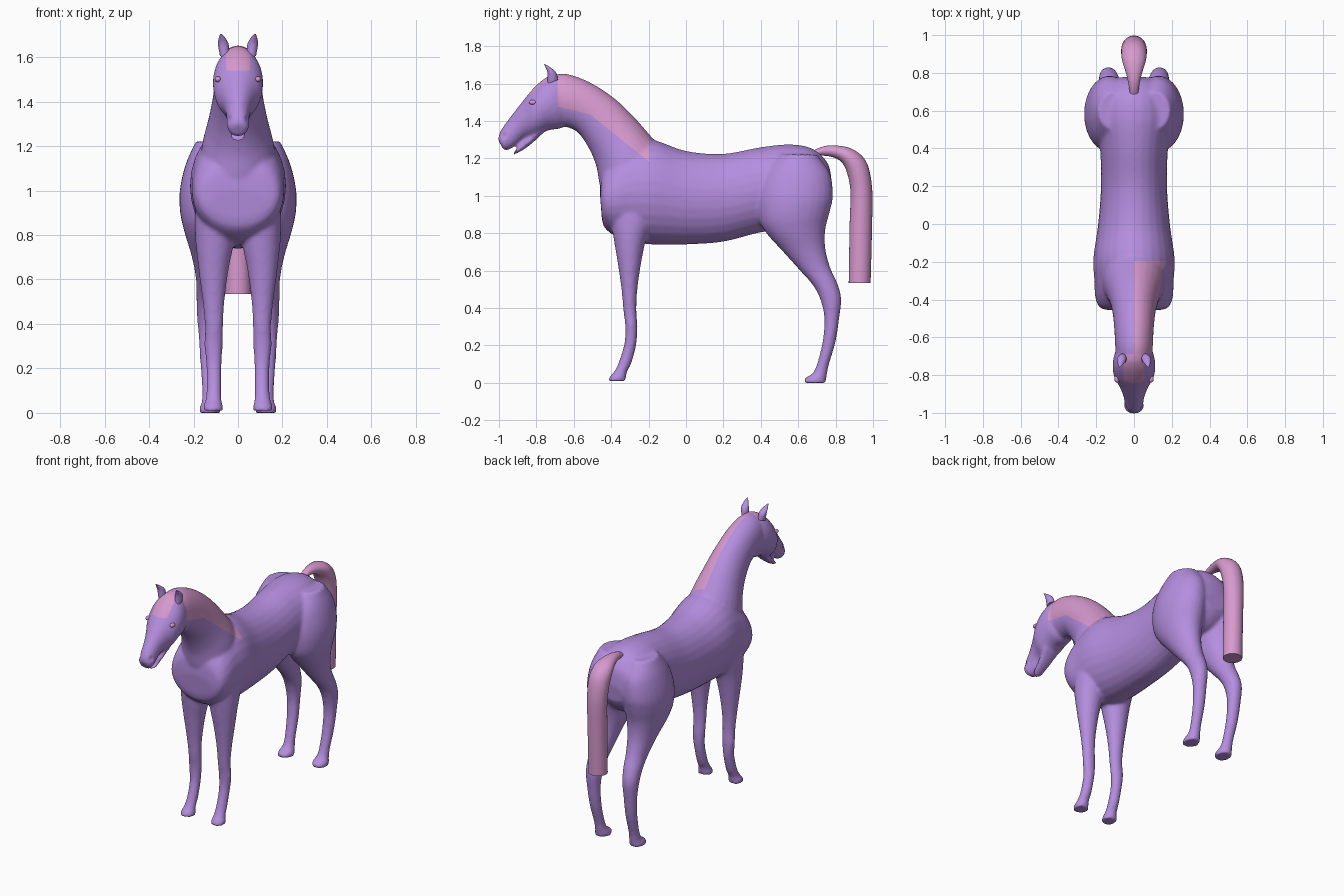
import bpy, bmesh, math
from mathutils import Vector

cube = bpy.data.objects.get("Cube")
if cube:
    bpy.data.objects.remove(cube, do_unlink=True)


def make_material(name, colour):
    mat = bpy.data.materials.new(name)
    mat.use_nodes = True
    mat.diffuse_color = colour
    mat.node_tree.nodes["Principled BSDF"].inputs["Base Color"].default_value = colour
    return mat


PURPLE = make_material("purple coat", (.46, .27, .74, 1))
PINK = make_material("pink hair", (.68, .32, .62, 1))


def spline(a, b, c, d, t):
    """Catmull-Rom blend of four rows of numbers."""
    return [.5 * (2 * q + (r - p) * t + (2 * p - 5 * q + 4 * r - s) * t * t
                  + (3 * q - p - 3 * r + s) * t ** 3) for p, q, r, s in zip(a, b, c, d)]


def loft(bm, rows, side=1, segments=28, steps=5):
    """Skin ellipses; a row is edge y, z, opposite edge y, z, centre x, half width, in hundredths."""
    padded = [rows[0]] + rows + [rows[-1]]
    sections = [spline(*padded[i:i + 4], k / steps)
                for i in range(len(rows) - 1) for k in range(steps)] + [rows[-1]]
    rings = []
    for y0, z0, y1, z1, x, w in sections:
        ring = []
        for k in range(segments):
            a = math.tau * k / segments
            c, s = math.cos(a), math.sin(a)
            p = Vector((side * (x + w * s), (y0 + y1 + (y0 - y1) * c) / 2,
                        (z0 + z1 + (z0 - z1) * c) / 2))
            ring.append(bm.verts.new(p / 100))
        rings.append(ring)
    faces = [bm.faces.new(rings[0]), bm.faces.new(rings[-1])]
    for r, q in zip(rings, rings[1:]):
        for k in range(segments):
            n = (k + 1) % segments
            faces.append(bm.faces.new((r[k], r[n], q[n], q[k])))
    bmesh.ops.recalc_face_normals(bm, faces=faces)


def add_object(name, bm, *mats):
    mesh = bpy.data.meshes.new(name)
    bm.to_mesh(mesh)
    bm.free()
    for mat in mats:
        mesh.materials.append(mat)
    obj = bpy.data.objects.new(name, mesh)
    bpy.context.collection.objects.link(obj)
    return obj


def smooth(obj, angle=60):
    bpy.ops.object.select_all(action='DESELECT')
    obj.select_set(True)
    bpy.context.view_layer.objects.active = obj
    bpy.ops.object.shade_smooth_by_angle(angle=math.radians(angle))


# Profiles of the body parts
TORSO = [
    (-46, 101, -45, 88, 0, 13), (-45, 112, -43.5, 83, 0, 18), (-40, 120, -38, 78.5, 0, 20.5),
    (-30, 128, -30, 75.5, 0, 21), (-18, 130, -18, 74, 0, 21.5), (0, 124, 0, 74, 0, 19),
    (20, 122.5, 20, 75.5, 0, 17.5), (40, 126, 40, 80.5, 0, 18), (56, 127.5, 55, 82, 0, 20),
    (68, 125, 68, 85, 0, 18), (76, 117, 74, 90, 0, 14), (78, 106, 77, 95, 0, 8)]
NECK = [
    (-8, 120, -42, 92, 0, 17), (-18, 131, -46, 105, 0, 16.5), (-29, 143.5, -48, 116, 0, 13.5),
    (-40, 153.5, -52, 125.5, 0, 11.5), (-52, 161, -58, 134, 0, 10.5),
    (-63, 165, -65, 137, 0, 10), (-70, 165, -70, 137, 0, 9.5)]
HEAD = [
    (-64, 162, -62, 142, 0, 6), (-70, 165, -66, 136.5, 0, 10), (-76, 162.5, -73.5, 135, 0, 11.3),
    (-82, 157, -80, 132, 0, 10.5), (-87, 151, -84, 131.5, 0, 8), (-92.5, 144, -87, 130.5, 0, 6),
    (-97, 138, -91, 127, 0, 5), (-99.5, 134, -95, 124.5, 0, 5), (-100.5, 130, -97.5, 124.5, 0, 3.5)]
JAW = [
    (-78, 137, -77, 133, 0, 6), (-85, 131, -83, 127.5, 0, 4.5),
    (-88.5, 128, -88, 124, 0, 3.7), (-90, 126, -93, 121.5, 0, 3)]
FRONT_LEG = [
    (-41, 98, -16, 98, 11, 8), (-40, 86, -18, 86, 10.5, 9), (-38.5, 76, -21.5, 76, 10.5, 8.5),
    (-36.5, 64, -24, 64, 11, 6.7), (-34.5, 50, -26, 50, 11, 4.9), (-33.5, 39, -26.5, 39, 10.8, 4.1),
    (-32.5, 30, -26, 30, 11, 4.1), (-33, 21, -26.5, 21, 10.8, 3.4), (-36, 11, -29, 11, 10.8, 3.3),
    (-38.5, 6, -31.5, 6, 11, 3.6), (-41, 3, -32, 3, 11.2, 4.4), (-41.5, 1, -32, 1, 11.2, 4.6)]
HIND_LEG = [
    (50, 122, 70, 122, 11, 8), (42, 112, 77, 112, 12, 11.5), (38.5, 100, 78.5, 100, 13, 13.2),
    (39, 88, 77, 92, 13, 13), (43, 80, 74.5, 82, 12.8, 11.2), (52, 70, 74.5, 72, 12.5, 8.5),
    (61, 60, 77, 62, 12.5, 6.5), (68, 52, 81, 53, 13, 5.7), (72, 44, 83, 45, 13.5, 5),
    (74, 34, 82, 35, 13.5, 4.2), (73, 22, 80, 22, 13.2, 3.7), (70, 10, 76.5, 10, 12.8, 3.3),
    (67.5, 5, 75.5, 5, 12.6, 3.7), (63.5, 2.5, 75, 2.5, 12.6, 4.6), (63, 0, 75, 0, 12.6, 4.8)]
EAR = [
    (-74, 160, -68.5, 162, 6, 2.2), (-74, 165.5, -69.5, 166, 6.6, 2.4),
    (-75, 168.5, -73, 169, 7.2, 1.4), (-76, 170.5, -75.6, 170.5, 7.6, .3)]
TAIL = [
    (66, 123, 68, 120, 0, 2.3), (72, 126, 72, 121.5, 0, 2.6), (79, 127, 79, 120.5, 0, 4),
    (89, 125, 84, 117, 0, 6.3), (96.5, 118, 87, 109, 0, 6.8), (99.5, 104, 88, 100, 0, 6.4),
    (99.5, 85, 87.5, 85, 0, 6), (98.7, 53.5, 87, 53.5, 0, 5.9)]

# Body: overlapping lofts fused into one smooth skin
bm = bmesh.new()
for part in (TORSO, NECK, HEAD, JAW):
    loft(bm, part)
for side in (1, -1):
    loft(bm, FRONT_LEG, side)
    loft(bm, HIND_LEG, side)
body = add_object("horse_body", bm, PURPLE, PINK)
fuse = body.modifiers.new("fuse", 'REMESH')
fuse.mode, fuse.voxel_size = 'VOXEL', .01
relax = body.modifiers.new("relax", 'SMOOTH')
relax.factor, relax.iterations = .5, 6
fused = bpy.data.meshes.new_from_object(
    body.evaluated_get(bpy.context.evaluated_depsgraph_get()))
body.modifiers.clear()

bm = bmesh.new()
bm.from_mesh(fused)

# Nostrils: small pits on the muzzle
for side in (1, -1):
    nostril = Vector((side * .04, -.975, 1.32))
    for v in bm.verts:
        reach = (v.co - nostril).length
        if reach < .022:
            v.co += Vector((-side * .5, .8, 0)) * (.022 - reach) * .6

# Mane and forelock: cut along their outlines, then colour the enclosed faces
FRONT, BACK, LOCK = -.687, -.195, .055


def upper_line(y):
    return 1.435 - .24 * (y + .513)


def lower_line(y):
    return 1.435 - .8 * (y + .513)


cuts = [((0, 0, 0), (1, 0, 0)), ((0, FRONT, 0), (0, 1, 0)), ((0, BACK, 0), (0, 1, 0)),
        ((0, -.513, 1.435), (0, .24, 1)), ((0, -.513, 1.435), (0, .8, 1)),
        ((LOCK, 0, 0), (1, 0, 0)), ((-LOCK, 0, 0), (1, 0, 0)), ((0, 0, 1.54), (0, 0, 1))]
for point, normal in cuts:
    near = [f for f in bm.faces if f.calc_center_median().y < -.15
            and f.calc_center_median().z > 1.1]
    geom = near + list({e for f in near for e in f.edges}) + list({v for f in near for v in f.verts})
    bmesh.ops.bisect_plane(bm, geom=geom, plane_co=point, plane_no=normal, dist=.0005)
bm.normal_update()
for f in bm.faces:
    x, y, z = f.calc_center_median()
    mane = x > 0 and FRONT < y < BACK and z > min(upper_line(y), lower_line(y))
    forelock = abs(x) < LOCK and -.87 < y < FRONT and z > 1.54 and f.normal.z > 0
    f.material_index = int(mane or forelock)
bm.to_mesh(body.data)
bm.free()
bpy.data.meshes.remove(fused)
smooth(body)

# Ears and eyes
for side, label in ((1, "left"), (-1, "right")):
    bm = bmesh.new()
    loft(bm, EAR, side, 16)
    smooth(add_object(label + "_ear", bm, PURPLE))
    bm = bmesh.new()
    bmesh.ops.create_uvsphere(bm, u_segments=20, v_segments=12, radius=.02)
    bmesh.ops.scale(bm, vec=(.7, 1, .65), verts=bm.verts)
    bmesh.ops.translate(bm, vec=(side * .09, -.82, 1.5), verts=bm.verts)
    smooth(add_object(label + "_eye", bm, PINK))

# Tail
bm = bmesh.new()
loft(bm, TAIL)
smooth(add_object("tail", bm, PINK))
